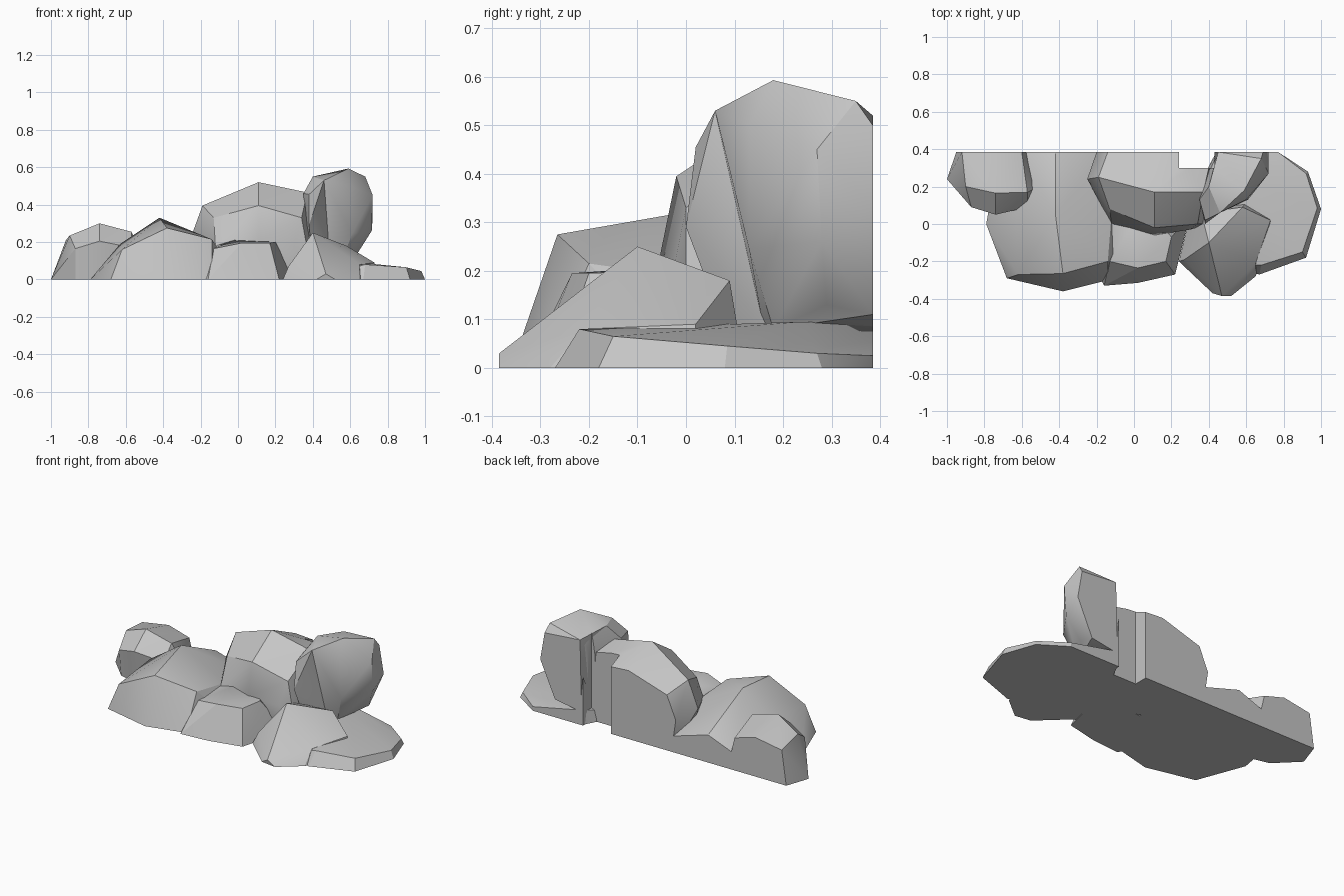
import bpy
import bmesh
from math import radians
from mathutils import Vector

BACK = .385  # every rock is sliced flat at this depth

default_cube = bpy.data.objects.get("Cube")
if default_cube:
    bpy.data.objects.remove(default_cube, do_unlink=True)

# Plain stone colour
stone = bpy.data.materials.new("grey_stone")
stone.use_nodes = True
stone_colour = (.56, .56, .56, 1)
stone.diffuse_color = stone_colour
stone.node_tree.nodes["Principled BSDF"].inputs["Base Color"].default_value = stone_colour


def select_only(obj):
    bpy.ops.object.select_all(action='DESELECT')
    obj.select_set(True)
    bpy.context.view_layer.objects.active = obj


def shade(obj):
    select_only(obj)
    bpy.ops.object.shade_smooth_by_angle(angle=radians(28))


def rock(name, foot, body, foot_height=0):
    """Faceted boulder: the hull of a ground outline and a few corner points."""
    corners = [(x, y, foot_height) for x, y in foot] + body
    bm = bmesh.new()
    for x, y, z in corners:
        bm.verts.new(Vector((x, min(y, BACK), z)))
    hull = bmesh.ops.convex_hull(bm, input=bm.verts[:])
    unused = {e for e in hull["geom_interior"] + hull["geom_unused"]
              if isinstance(e, bmesh.types.BMVert)}
    bmesh.ops.delete(bm, geom=list(unused), context='VERTS')
    bmesh.ops.dissolve_limit(bm, angle_limit=radians(4),
                             verts=bm.verts[:], edges=bm.edges[:])
    bmesh.ops.recalc_face_normals(bm, faces=bm.faces[:])
    mesh = bpy.data.meshes.new(name)
    bm.to_mesh(mesh)
    bm.free()
    mesh.materials.append(stone)
    obj = bpy.data.objects.new(name, mesh)
    bpy.context.collection.objects.link(obj)
    shade(obj)
    return obj


def cut(obj, cutter):
    select_only(obj)
    modifier = obj.modifiers.new("notch", 'BOOLEAN')
    modifier.operation = 'DIFFERENCE'
    modifier.solver = 'EXACT'
    modifier.object = cutter
    # The cut must come before any smoothing modifier
    bpy.ops.object.modifier_move_to_index(modifier=modifier.name, index=0)
    bpy.ops.object.modifier_apply(modifier=modifier.name)


# Small boulder at the far right end of the pile
rock("small_back_boulder",
     foot=[(-1, .24), (-.95, .4), (-.87, .11), (-.75, .08), (-.58, .12), (-.55, .4)],
     body=[(-.9, .2, .235), (-.74, .165, .3), (-.57, .17, .255),
           (-.87, .09, .165), (-.74, .05, .205), (-.57, .09, .17),
           (-.92, .4, .21), (-.74, .4, .24), (-.6, .4, .2), (-.53, .19, .18)])

# Broad boulder with a sloping back
rock("broad_boulder",
     foot=[(-.79, 0), (-.68, -.29), (-.38, -.36), (-.14, -.3), (0, 0),
           (0, .4), (-.72, .4)],
     body=[(-.62, -.27, .16), (-.38, -.265, .275), (-.14, -.2, .215),
           (-.63, .05, .19), (-.42, .05, .33), (-.12, .05, .18),
           (-.6, .4, .1), (-.42, .4, .17), (-.15, .4, .09)])

# Large boulder in the middle
middle = rock("middle_boulder",
              foot=[(-.17, .4), (-.13, .12), (.1, .02), (.4, 0), (.46, .4)],
              body=[(-.25, .24, .23), (-.19, .25, .395), (.11, .17, .52),
                    (.37, .17, .465), (-.13, .08, .33), (.11, -.02, .395),
                    (.34, 0, .33), (-.12, 0, .17), (.11, -.06, .2), (.3, -.03, .18),
                    (-.14, .4, .34), (.12, .4, .42), (.42, .4, .4), (-.2, .4, .2)])

# Tall boulder that leans out over the slab, with a second lobe beside it
tall = rock("tall_boulder",
            foot=[(.46, .16), (.55, .18), (.44, .4)],
            body=[(.46, .06, .53), (.4, .2, .55), (.59, .18, .593), (.68, .35, .55),
                  (.45, .4, .52), (.69, .4, .5), (.6, .13, .5), (.61, .13, .245),
                  (.715, .28, .26), (.72, .27, .45), (.72, .4, .33),
                  (.62, .29, .13), (.62, .4, .11), (.48, .13, .27)],
            foot_height=.08)

lobe = rock("tall_boulder_lobe",
            foot=[(.4, .08), (.5, .17), (.44, .35), (.38, .25)],
            body=[(.4, .2, .55), (.46, .06, .53), (.38, .02, .455), (.35, .13, .46),
                  (.38, 0, .29), (.35, .2, .28), (.5, .17, .3), (.45, .37, .5)],
            foot_height=.08)

# Low slab at the far left end
rock("low_slab",
     foot=[(.44, .4), (.77, .4), (.93, .28), (1, .08), (.92, -.18),
           (.67, -.27), (.4, -.2), (.3, .05), (.39, .29)],
     body=[(.68, -.22, .08), (.9, -.15, .065), (.98, .085, .045),
           (.92, .27, .03), (.77, .4, .025), (.6, .24, .095),
           (.45, .4, .09), (.5, -.1, .08)])

# Pointed boulder in front of the slab
rock("pointed_boulder",
     foot=[(.24, -.2), (.42, -.37), (.52, -.385), (.65, -.28), (.69, -.18),
           (.74, .02), (.6, .12), (.3, .05)],
     body=[(.4, -.1, .25), (.47, -.385, .03), (.27, -.19, .07),
           (.65, -.21, .08), (.73, .02, .09), (.58, .09, .18), (.36, .06, .18)])

# Squat boulder at the front
rock("squat_boulder",
     foot=[(-.16, -.33), (-.18, -.29), (.02, -.315), (.22, -.27), (.24, -.1),
           (.3, .05), (-.15, .05)],
     body=[(-.13, -.2, .165), (.02, -.235, .195), (.17, -.2, .195), (.2, -.07, .2),
           (-.02, -.02, .21), (-.12, 0, .18), (.225, -.15, .1), (.1, .05, .19)])

# Square slot through the back of the pile
bpy.ops.mesh.primitive_cube_add(size=1, location=(.335, .8, .4))
slot = bpy.context.object
slot.name = "slot_cutter"
slot.scale = (.19, 1, 2)
slot.hide_render = True
bpy.context.view_layer.update()
for boulder in (middle, tall, lobe):
    cut(boulder, slot)
bpy.data.objects.remove(slot, do_unlink=True)
for boulder in (middle, tall, lobe):
    shade(boulder)
